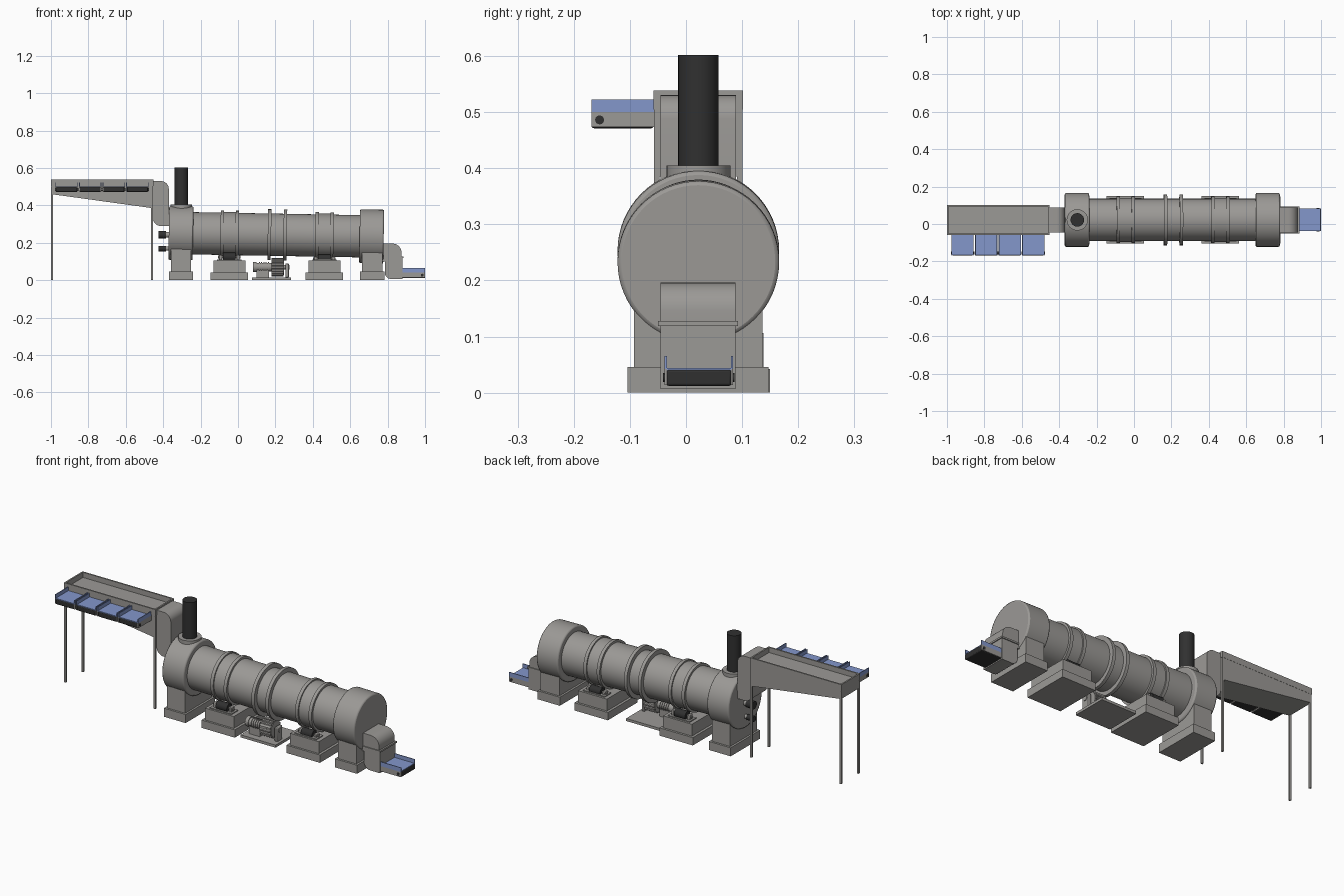
import bpy, bmesh, math
from mathutils import Vector

if "Cube" in bpy.data.objects:
    bpy.data.objects.remove(bpy.data.objects["Cube"])

YC = 0.022                      # centre line of the plant
SLOPE = 0.0178                  # fall of the drum towards the outlet


def material(name, rgb):
    m = bpy.data.materials.new(name)
    m.diffuse_color = (*rgb, 1)
    m.use_nodes = True
    m.node_tree.nodes["Principled BSDF"].inputs["Base Color"].default_value = m.diffuse_color
    return m


GREY = material("steel grey", (0.33, 0.32, 0.305))
DARK = material("dark rubber", (0.03, 0.03, 0.03))
BLUE = material("guard blue", (0.23, 0.31, 0.60))


def finish(name, bm, mat, bevel=0.0, segments=2):
    bmesh.ops.recalc_face_normals(bm, faces=bm.faces)
    me = bpy.data.meshes.new(name)
    bm.to_mesh(me)
    bm.free()
    me.materials.append(mat)
    me.polygons.foreach_set("use_smooth", [True] * len(me.polygons))
    me.set_sharp_from_angle(angle=math.radians(30))
    ob = bpy.data.objects.new(name, me)
    bpy.context.collection.objects.link(ob)
    if bevel:
        mod = ob.modifiers.new("bevel", "BEVEL")
        mod.width, mod.segments = bevel, segments
        mod.limit_method = "ANGLE"
    return ob


def box(name, x, y, z, mat=GREY, bevel=0.0):
    bm = bmesh.new()
    bmesh.ops.create_cube(bm, size=1)
    for v in bm.verts:
        v.co = [(a + b) / 2 + c * (b - a) for c, (a, b) in zip(v.co, (x, y, z))]
    return finish(name, bm, mat, bevel)


def tube(name, p0, p1, r, mat=GREY, sides=32, bevel=0.0):
    p0, p1 = Vector(p0), Vector(p1)
    bm = bmesh.new()
    bmesh.ops.create_cone(bm, cap_ends=True, segments=sides, radius1=r,
                          radius2=r, depth=(p1 - p0).length)
    rot = (p1 - p0).to_track_quat("Z", "Y").to_matrix()
    for v in bm.verts:
        v.co = rot @ v.co + (p0 + p1) / 2
    return finish(name, bm, mat, bevel)


def prism(name, pts, y, mat=GREY):
    """Side profile in x/z, extruded across y."""
    bm = bmesh.new()
    face = bm.faces.new([bm.verts.new((px, y[0], pz)) for px, pz in pts])
    ext = bmesh.ops.extrude_face_region(bm, geom=[face])["geom"]
    for v in ext:
        if isinstance(v, bmesh.types.BMVert):
            v.co.y = y[1]
    return finish(name, bm, mat)


def arc(cx, cz, r, a0, a1, n=8):
    return [(cx + r * math.cos(math.radians(a0 + (a1 - a0) * i / n)),
             cz + r * math.sin(math.radians(a0 + (a1 - a0) * i / n))) for i in range(n + 1)]


def axis(x):
    return (x, YC, 0.252 - (x + 0.305) * SLOPE)


def ring(name, x0, x1, r, bevel=0.0):
    return tube(name, axis(x0), axis(x1), r, GREY, 64, bevel)


# Sloping drum with end hoods, riding bands and drive rings
ring("drum_shell", -0.26, 0.67, 0.113)
ring("inlet_hood", -0.37, -0.24, 0.144, 0.007)
ring("outlet_hood", 0.65, 0.779, 0.144, 0.007)
for x in (-0.085, 0.422):
    ring("riding_band", x, x + 0.08, 0.118)
    for dx in (0, 0.08):
        ring("band_rim", x + dx - 0.009, x + dx + 0.009, 0.125)
for x in (0.168, 0.252):
    ring("drive_ring", x - 0.009, x + 0.009, 0.136)

# Chimney on the inlet hood
tube("chimney_flange", (-0.303, YC, 0.37), (-0.303, YC, 0.405), 0.057, GREY)
tube("chimney", (-0.303, YC, 0.39), (-0.303, YC, 0.602), 0.036, DARK)

# Hood columns and footings
for x0, x1 in ((-0.37, -0.24), (0.651, 0.784)):
    box("hood_footing", (x0, x1), (-0.104, 0.147), (0, 0.046))
    box("hood_column", (x0 + 0.011, x1 - 0.011), (-0.093, 0.136), (0.046, 0.168))

# Roller pedestals with paired rollers and bearing blocks
for xc in (-0.046, 0.462):
    box("pedestal_base", (xc - 0.1, xc + 0.1), (-0.104, 0.15), (0, 0.042))
    box("pedestal_block", (xc - 0.086, xc + 0.086), (-0.093, 0.138), (0.042, 0.106))
    for s in (-1, 1):
        y, z = YC + s * 0.077, 0.124 - (xc + 0.046) * SLOPE
        tube("support_roller", (xc - 0.033, y, z), (xc + 0.033, y, z), 0.023, DARK, 24)
        tube("roller_shaft", (xc - 0.06, y, z), (xc + 0.06, y, z), 0.007, GREY, 12)
        box("roller_plate", (xc - 0.065, xc + 0.065), (y - 0.028, y + 0.028), (0.106, 0.111))
        for e in (-1, 1):
            xb = xc + e * 0.047
            box("bearing_block", (xb - 0.008, xb + 0.008), (y - 0.014, y + 0.014),
                (0.108, z + 0.012), GREY, 0.003)

# Drive: bed plate, finned motor, gearbox and toothed pinion
MY = -0.03
box("drive_bed", (0.075, 0.284), (-0.085, 0.105), (0, 0.014))
tube("motor_body", (0.085, MY, 0.07), (0.18, MY, 0.07), 0.023, GREY, 24)
tube("motor_cap", (0.08, MY, 0.07), (0.10, MY, 0.07), 0.027, GREY, 24)
box("motor_foot", (0.10, 0.165), (MY - 0.02, MY + 0.02), (0.014, 0.055))
for i in range(5):
    x = 0.112 + i * 0.012
    tube("motor_fin", (x, MY, 0.07), (x + 0.005, MY, 0.07), 0.027, GREY, 24)
tube("pinion_core", (0.178, MY, 0.07), (0.246, MY, 0.07), 0.041, GREY, 24)
for i in range(16):
    a = 2 * math.pi * i / 16
    y, z = MY + 0.042 * math.cos(a), 0.07 + 0.042 * math.sin(a)
    tube("pinion_tooth", (0.18, y, z), (0.244, y, z), 0.007, GREY, 6)
tube("pinion_shaft", (0.24, MY, 0.07), (0.275, MY, 0.07), 0.012, GREY, 16)
box("pinion_bearing", (0.254, 0.272), (MY - 0.022, MY + 0.022), (0.014, 0.09), GREY, 0.004)

# Burner nozzles on the inlet hood
for z, r in ((0.243, 0.021), (0.169, 0.015)):
    tube("burner_nozzle", (-0.424, YC, z), (-0.385, YC, z), r, DARK, 24)
    tube("burner_pipe", (-0.39, YC, z), (-0.365, YC, z), r * 0.75, GREY, 24)

# Feed trough: tapering body, upstand walls and legs
prism("trough_body", [(-0.998, 0.46), (-0.455, 0.385), (-0.455, 0.51), (-0.998, 0.51)],
      (-0.057, 0.101))
for y in (-0.058, 0.094):
    box("trough_side_wall", (-1, -0.453), (y, y + 0.008), (0.505, 0.538))
for x in (-1, -0.461):
    box("trough_end_wall", (x, x + 0.008), (-0.058, 0.102), (0.505, 0.538))
for x in (-0.999, -0.464):
    for y in (-0.057, 0.091):
        box("trough_leg", (x, x + 0.01), (y, y + 0.01), (0, 0.5))

# Inlet elbow dropping from the trough into the hood
prism("inlet_elbow", [(-0.458, 0.53)] + arc(-0.412, 0.488, 0.042, 90, 0)
      + [(-0.37, 0.37), (-0.355, 0.36), (-0.355, 0.29)]
      + arc(-0.413, 0.332, 0.042, 270, 180), (-0.045, 0.089))

# Feed conveyors: frame, front belt, bed and side guards
for xc in (-0.917, -0.79, -0.664, -0.538):
    x0, x1 = xc - 0.06, xc + 0.06
    tube("belt_pulley", (x0 - 0.002, -0.154, 0.486), (x1 + 0.002, -0.154, 0.486), 0.008, DARK, 16)
    box("belt", (x0 + 0.004, x1 - 0.004), (-0.168, -0.058), (0.471, 0.498), DARK, 0.004)
    box("belt_bed", (x0 + 0.003, x1 - 0.003), (-0.166, -0.058), (0.497, 0.502), BLUE)
    for x in (x0, x1 - 0.004):
        box("conveyor_frame", (x, x + 0.004), (-0.168, -0.057), (0.473, 0.5))
        box("conveyor_guard", (x, x + 0.004), (-0.168, -0.057), (0.5, 0.522), BLUE)

# Outlet chute with joint flange
prism("outlet_chute", [(0.77, 0.196)] + arc(0.825, 0.146, 0.05, 90, 0)
      + [(0.875, 0.125), (0.879, 0.12), (0.879, 0.006)]
      + arc(0.82, 0.041, 0.035, 270, 180) + [(0.785, 0.1), (0.77, 0.1)], (-0.045, 0.088))
box("chute_flange", (0.78, 0.884), (-0.05, 0.093), (0.119, 0.128))

# Discharge conveyor
box("discharge_belt", (0.875, 1), (-0.035, 0.081), (0.012, 0.041), DARK, 0.004)
box("discharge_bed", (0.875, 0.998), (-0.034, 0.08), (0.039, 0.044), BLUE)
tube("discharge_pulley", (0.985, -0.041, 0.027), (0.985, 0.086, 0.027), 0.008, DARK, 16)
for y in (-0.038, 0.08):
    box("discharge_frame", (0.875, 1), (y, y + 0.004), (0.014, 0.042))
    box("discharge_guard", (0.875, 1), (y, y + 0.004), (0.042, 0.065), BLUE)
